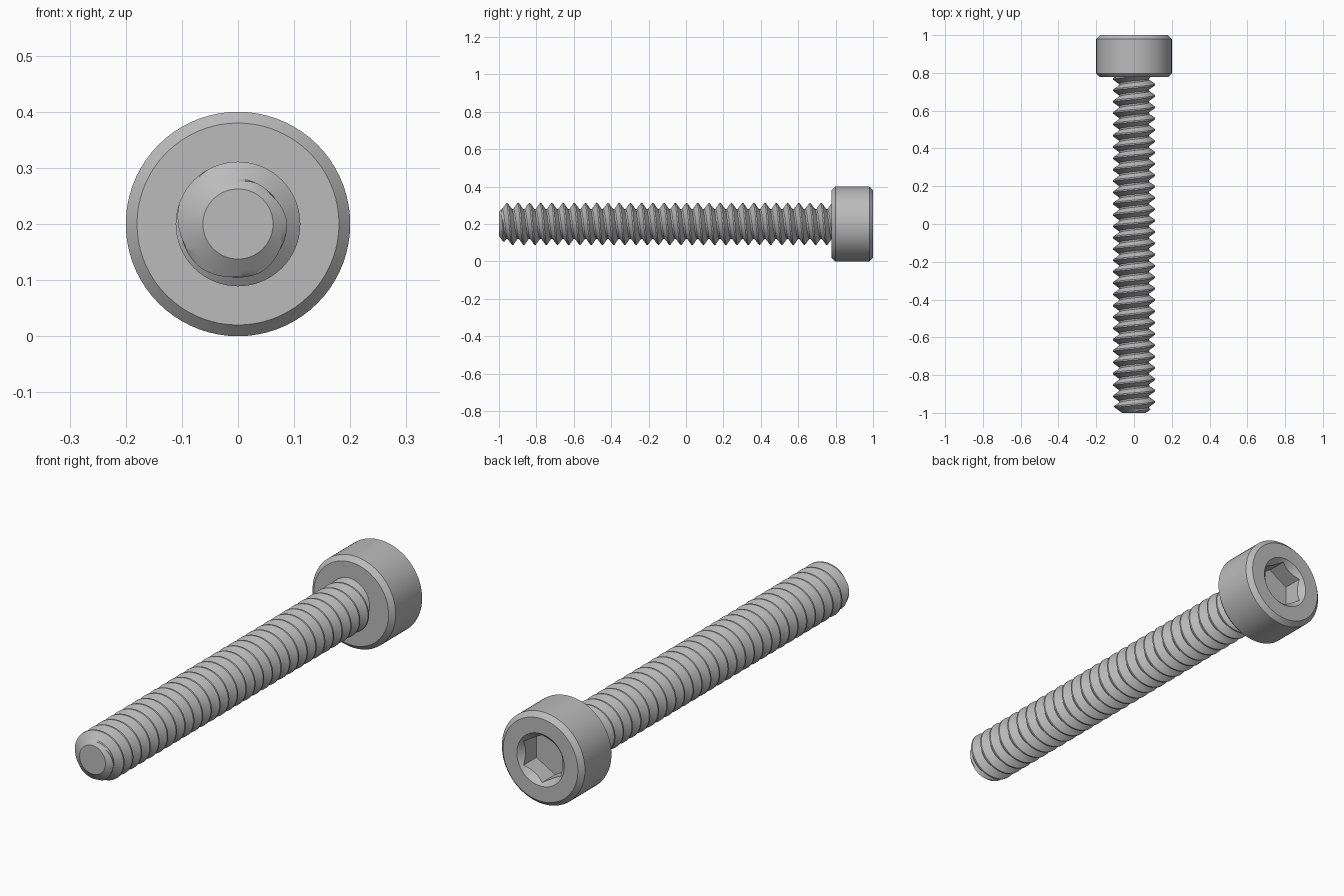
import bpy, bmesh, math
from mathutils import Matrix, Vector

old = bpy.data.objects.get("Cube")
if old:
    bpy.data.objects.remove(old, do_unlink=True)

AXIS_Z = 0.2      # height of the screw axis
SEGS = 72
PITCH = 0.06
CREST, ROOT = 0.111, 0.08
TIP_R, TIP_SLOPE = 0.0625, 1.4

steel = bpy.data.materials.new("steel_grey")
steel.use_nodes = True
steel.diffuse_color = (0.5, 0.5, 0.5, 1)
steel.node_tree.nodes["Principled BSDF"].inputs["Base Color"].default_value = (0.5, 0.5, 0.5, 1)


def finish(bm, name):
    bmesh.ops.remove_doubles(bm, verts=bm.verts, dist=1e-5)
    bmesh.ops.recalc_face_normals(bm, faces=bm.faces)
    mesh = bpy.data.meshes.new(name)
    bm.to_mesh(mesh)
    bm.free()
    mesh.materials.append(steel)
    obj = bpy.data.objects.new(name, mesh)
    bpy.context.collection.objects.link(obj)
    return obj


def activate(obj):
    bpy.ops.object.select_all(action='DESELECT')
    obj.select_set(True)
    bpy.context.view_layer.objects.active = obj


def smooth(obj):
    activate(obj)
    bpy.ops.object.shade_smooth_by_angle(angle=math.radians(25))


def lathe(name, profile, segs=SEGS):
    """Turn (radius, y) points around the screw axis, starting from straight up."""
    bm = bmesh.new()
    verts = [bm.verts.new((0, y, AXIS_Z + r)) for r, y in profile]
    edges = [bm.edges.new(pair) for pair in zip(verts, verts[1:])]
    bmesh.ops.spin(bm, geom=verts + edges, cent=(0, 0, AXIS_Z), axis=(0, 1, 0),
                   angle=math.tau, steps=segs, use_duplicate=False)
    return finish(bm, name)


# Cylindrical head with chamfered rims
head = lathe("head", [(0, 0.778), (0.18, 0.778), (0.2, 0.798), (0.2, 0.98),
                      (0.18, 1), (0, 1)])

# Hexagonal socket with a conical lead-in
cutters = [
    lathe("socket_hex_cutter", [(0, 0.9), (0.103, 0.9), (0.103, 1.1), (0, 1.1)], 6),
    lathe("socket_cone_cutter", [(0, 0.97), (0.084, 0.97), (0.134, 1.02), (0, 1.02)]),
]
for cutter in cutters:
    cutter.hide_render = True
    activate(head)
    cut = head.modifiers.new("socket", 'BOOLEAN')
    cut.operation = 'DIFFERENCE'
    cut.solver = 'EXACT'
    cut.object = cutter
    bpy.ops.object.modifier_apply(modifier=cut.name)
    bpy.data.objects.remove(cutter, do_unlink=True)
smooth(head)

# Threaded shank: a right-hand helical ridge trimmed by a conical tip
corners = [(-0.06, CREST), (0.06, CREST), (0.43, ROOT), (0.57, ROOT), (0.94, CREST)]
steps = []
for (f0, r0), (f1, r1) in zip(corners, corners[1:]):
    n = 4 if r0 != r1 else 1
    steps += [(f0 + (f1 - f0) * i / n, r0 + (r1 - r0) * i / n) for i in range(n)]

bm = bmesh.new()
turns = range(-2, 31)
rows = []
for turn in turns:
    for frac, radius in steps:
        row = []
        for j in range(SEGS + 1):
            t = j / SEGS
            y = -0.957 + PITCH * (turn + frac + t)
            y = min(max(y, -1), 0.79)
            r = min(radius, TIP_R + (y + 1) * TIP_SLOPE)
            a = math.tau * t
            row.append(bm.verts.new((r * math.sin(a), y, AXIS_Z + r * math.cos(a))))
        rows.append(row)
for low, high in zip(rows, rows[1:]):
    for j in range(SEGS):
        bm.faces.new((low[j], low[j + 1], high[j + 1], high[j]))
bmesh.ops.remove_doubles(bm, verts=bm.verts, dist=1e-5)

# Flat end of the tip
bmesh.ops.create_circle(bm, cap_ends=True, segments=SEGS, radius=TIP_R,
                        matrix=Matrix.Translation(Vector((0, -1, AXIS_Z)))
                        @ Matrix.Rotation(math.pi / 2, 4, 'X'))
shank = finish(bm, "threaded_shank")
smooth(shank)
